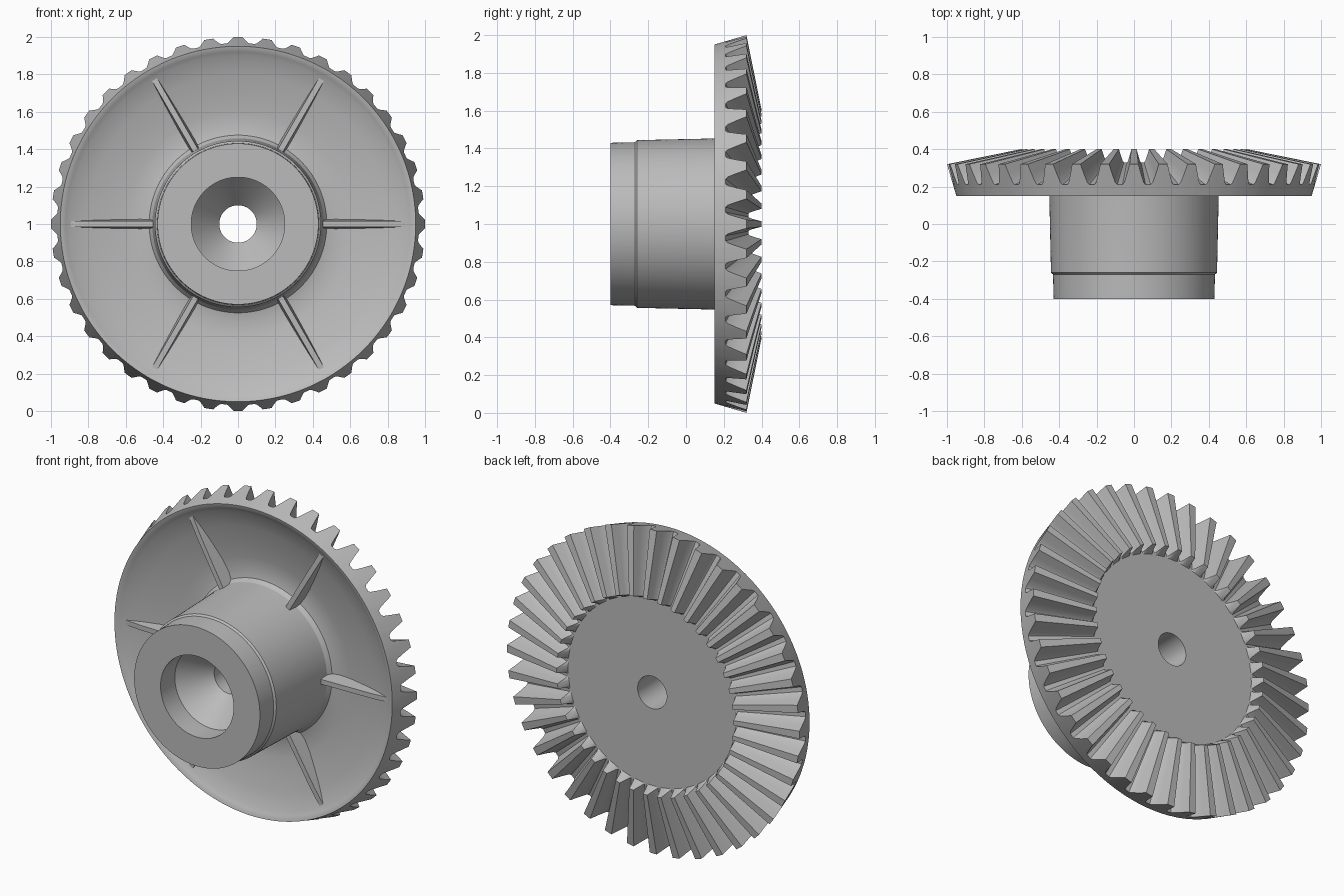
import bpy, bmesh, math

if "Cube" in bpy.data.objects:
    bpy.data.objects.remove(bpy.data.objects["Cube"])

TEETH = 40
AXIS_Z = 1.0

grey = bpy.data.materials.new("plain_grey")
grey.use_nodes = True
grey.diffuse_color = (0.5, 0.5, 0.5, 1)
grey.node_tree.nodes["Principled BSDF"].inputs["Base Color"].default_value = (0.5, 0.5, 0.5, 1)


def place(r, y, a):
    """Point at radius r and depth y, turned by angle a about the shaft."""
    return (r * math.cos(a), y, AXIS_Z + r * math.sin(a))


def finish(bm, name):
    bmesh.ops.recalc_face_normals(bm, faces=bm.faces)
    mesh = bpy.data.meshes.new(name)
    bm.to_mesh(mesh)
    bm.free()
    mesh.materials.append(grey)
    obj = bpy.data.objects.new(name, mesh)
    bpy.context.collection.objects.link(obj)
    bpy.ops.object.select_all(action='DESELECT')
    obj.select_set(True)
    bpy.context.view_layer.objects.active = obj
    bpy.ops.object.shade_smooth_by_angle(angle=math.radians(28))
    return obj


# One tooth across its pitch: (fraction of pitch, height from root to tip)
half_tooth = [(0.41, 0.0), (0.345, 0.1), (0.24, 0.55), (0.15, 1.0)]
tooth = [(-f, h) for f, h in half_tooth] + [(f, h) for f, h in reversed(half_tooth)]
samples = [((i + f) * math.tau / TEETH, h) for i in range(TEETH) for f, h in tooth]

# Sections as (root point, tip point); plain rings have the same point twice
front = [
    (0.10, -0.09), (0.25, -0.26), (0.25, -0.40),                # bore and recess
    (0.430, -0.40), (0.433, -0.27), (0.444, -0.26),             # hub with step
    (0.453, 0.15), (0.458, 0.215), (0.475, 0.24), (0.52, 0.25),  # hub fillet
    (0.60, 0.245), (0.70, 0.227), (0.80, 0.205), (0.90, 0.175),  # dished web
    (0.92, 0.162), (0.937, 0.153), (0.95, 0.15),                # rounded rim
]
teeth_ends = [((0.967, 0.21), (1.0, 0.32)), ((0.585, 0.33), (0.605, 0.40))]
back = [(0.575, 0.33), (0.10, 0.33)]
sections = [(p, p) for p in front] + teeth_ends + [(p, p) for p in back]

# Gear body: loft all sections into a closed ring
bm = bmesh.new()
rings = []
for (r0, y0), (r1, y1) in sections:
    rings.append([bm.verts.new(place(r0 + (r1 - r0) * h, y0 + (y1 - y0) * h, a))
                  for a, h in samples])
n = len(samples)
for k, ring in enumerate(rings):
    following = rings[(k + 1) % len(rings)]
    for i in range(n):
        j = (i + 1) % n
        bm.faces.new((ring[i], ring[j], following[j], following[i]))
finish(bm, "gear_body")

# Six drafted ribs on the dished web: (radius, front depth, sunk base depth)
rib_path = [(0.43, 0.16, 0.26), (0.78, 0.168, 0.235), (0.91, 0.179, 0.205)]
for i in range(6):
    angle = i * math.tau / 6
    bm = bmesh.new()
    loops = []
    for r, top, base in rib_path:
        wide = 0.015 + 0.12 * (base - top)
        corners = [(-wide, base), (-0.015, top), (0.015, top), (wide, base)]
        loops.append([bm.verts.new(place(math.hypot(r, w), y, angle + math.atan2(w, r)))
                      for w, y in corners])
    for a, b in zip(loops, loops[1:]):
        for c in range(4):
            d = (c + 1) % 4
            bm.faces.new((a[c], a[d], b[d], b[c]))
    bm.faces.new(loops[0])
    bm.faces.new(loops[-1])
    finish(bm, "web_rib_%d" % (i + 1))
